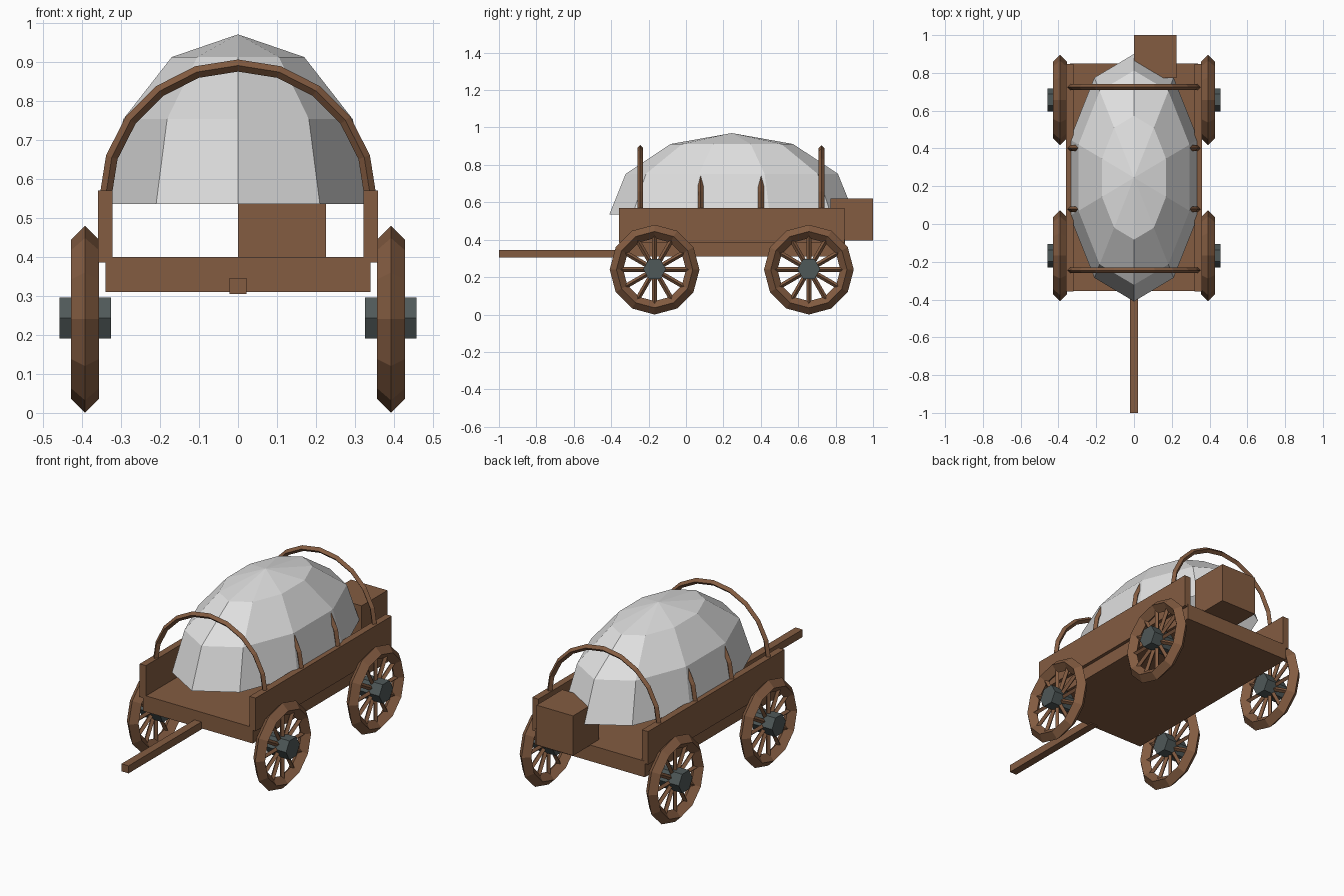
import bpy, bmesh, math
from mathutils import Matrix, Vector

if "Cube" in bpy.data.objects:
    bpy.data.objects.remove(bpy.data.objects["Cube"])


def material(name, rgb):
    m = bpy.data.materials.new(name)
    m.diffuse_color = (*rgb, 1)
    m.use_nodes = True
    m.node_tree.nodes["Principled BSDF"].inputs["Base Color"].default_value = m.diffuse_color
    return m


WOOD = material("brown wood", (0.23, 0.107, 0.053))
CLOTH = material("pale canvas", (0.74, 0.74, 0.74))
IRON = material("dark iron", (0.078, 0.098, 0.098))


def finish(name, bm, mat):
    bmesh.ops.recalc_face_normals(bm, faces=bm.faces)
    mesh = bpy.data.meshes.new(name)
    bm.to_mesh(mesh)
    bm.free()
    mesh.materials.append(mat)
    ob = bpy.data.objects.new(name, mesh)
    bpy.context.collection.objects.link(ob)
    return ob


def box(name, lo, hi, mat=WOOD):
    lo, hi = Vector(lo), Vector(hi)
    bm = bmesh.new()
    bmesh.ops.create_cube(bm, size=1, matrix=Matrix.Translation((lo + hi) / 2)
                          @ Matrix.Diagonal((*(hi - lo), 1)))
    return finish(name, bm, mat)


def diamond_ring(bm, place, major, minor, steps, closed):
    """Four-sided tube swept round a circle (or half circle) by place(a, radius, side)."""
    arc = 2 * math.pi if closed else math.pi
    rings = []
    for i in range(steps if closed else steps + 1):
        a = arc * i / steps
        section = [(major + minor, 0), (major, minor), (major - minor, 0), (major, -minor)]
        rings.append([bm.verts.new(place(a, r, s)) for r, s in section])
    for i in range(steps):
        p, q = rings[i], rings[(i + 1) % len(rings)]
        for k in range(4):
            bm.faces.new((p[k], p[(k + 1) % 4], q[(k + 1) % 4], q[k]))
    if not closed:
        bm.faces.new(rings[0])
        bm.faces.new(rings[-1])


# Wagon body
box("bed", (-0.34, -0.355, 0.31), (0.34, 0.85, 0.40))
for side, s in (("left", -1), ("right", 1)):
    box(side + "_side_board", (s * 0.34 - 0.019, -0.357, 0.385), (s * 0.34 + 0.019, 0.848, 0.57))
box("draw_pole", (-0.022, -1.0, 0.304), (0.022, -0.33, 0.346))
box("rear_crate", (0, 0.772, 0.397), (0.226, 1.0, 0.62))

# Canvas cover: open half ellipsoid, ten segments
bm = bmesh.new()
cx, cy, cz = 0.357, 0.655, 0.435
top = bm.verts.new((0, 0.245, 0.535 + cz))
prev = None
for j in (1, 2, 3):
    t = math.radians(30 * j)
    ring = [bm.verts.new((cx * math.sin(t) * math.sin(math.radians(36 * i)),
                          0.245 + cy * math.sin(t) * math.cos(math.radians(36 * i)),
                          0.535 + cz * math.cos(t))) for i in range(10)]
    for i in range(10):
        n = (i + 1) % 10
        if prev:
            bm.faces.new((prev[i], ring[i], ring[n], prev[n]))
        else:
            bm.faces.new((top, ring[i], ring[n]))
    prev = ring
finish("canvas_cover", bm, CLOTH)

# Four hoops
for i in range(4):
    y = -0.245 + i * 0.97 / 3
    bm = bmesh.new()
    diamond_ring(bm, lambda a, r, s: (r * math.cos(a), y + s, 0.55 + r * math.sin(a)),
                 0.34, 0.0155, 10, False)
    finish("hoop_%d" % (i + 1), bm, WOOD)

# Wheels: rim, twelve spokes and hexagonal hub
WZ = 0.24
for wy, end in ((-0.168, "front"), (0.657, "rear")):
    for wx, side in ((-0.392, "left"), (0.392, "right")):
        bm = bmesh.new()
        diamond_ring(bm, lambda a, r, s: (wx + s, wy + r * math.cos(a), WZ + r * math.sin(a)),
                     0.204, 0.036, 12, True)
        finish(end + "_" + side + "_rim", bm, WOOD)

        bm = bmesh.new()
        for k in range(12):
            m = (Matrix.Translation((wx, wy, WZ)) @ Matrix.Rotation(math.radians(30 * k), 4, 'X')
                 @ Matrix.Translation((0, 0, 0.11)))
            bmesh.ops.create_cone(bm, cap_ends=True, segments=4, radius1=0.013, radius2=0.013,
                                  depth=0.15, matrix=m)
        finish(end + "_" + side + "_spokes", bm, WOOD)

        bm = bmesh.new()
        m = (Matrix.Translation((wx, wy, WZ + 0.003)) @ Matrix.Rotation(math.pi / 2, 4, 'Y')
             @ Matrix.Rotation(math.pi / 2, 4, 'Z'))
        bmesh.ops.create_cone(bm, cap_ends=True, segments=6, radius1=0.061, radius2=0.061,
                              depth=0.132, matrix=m)
        # keep the pointed corners facing front and back
        if max(v.co.y for v in bm.verts) - wy < 0.058:
            bmesh.ops.rotate(bm, verts=bm.verts, cent=(wx, wy, WZ + 0.003),
                             matrix=Matrix.Rotation(math.radians(30), 3, 'X'))
        finish(end + "_" + side + "_hub", bm, IRON)
